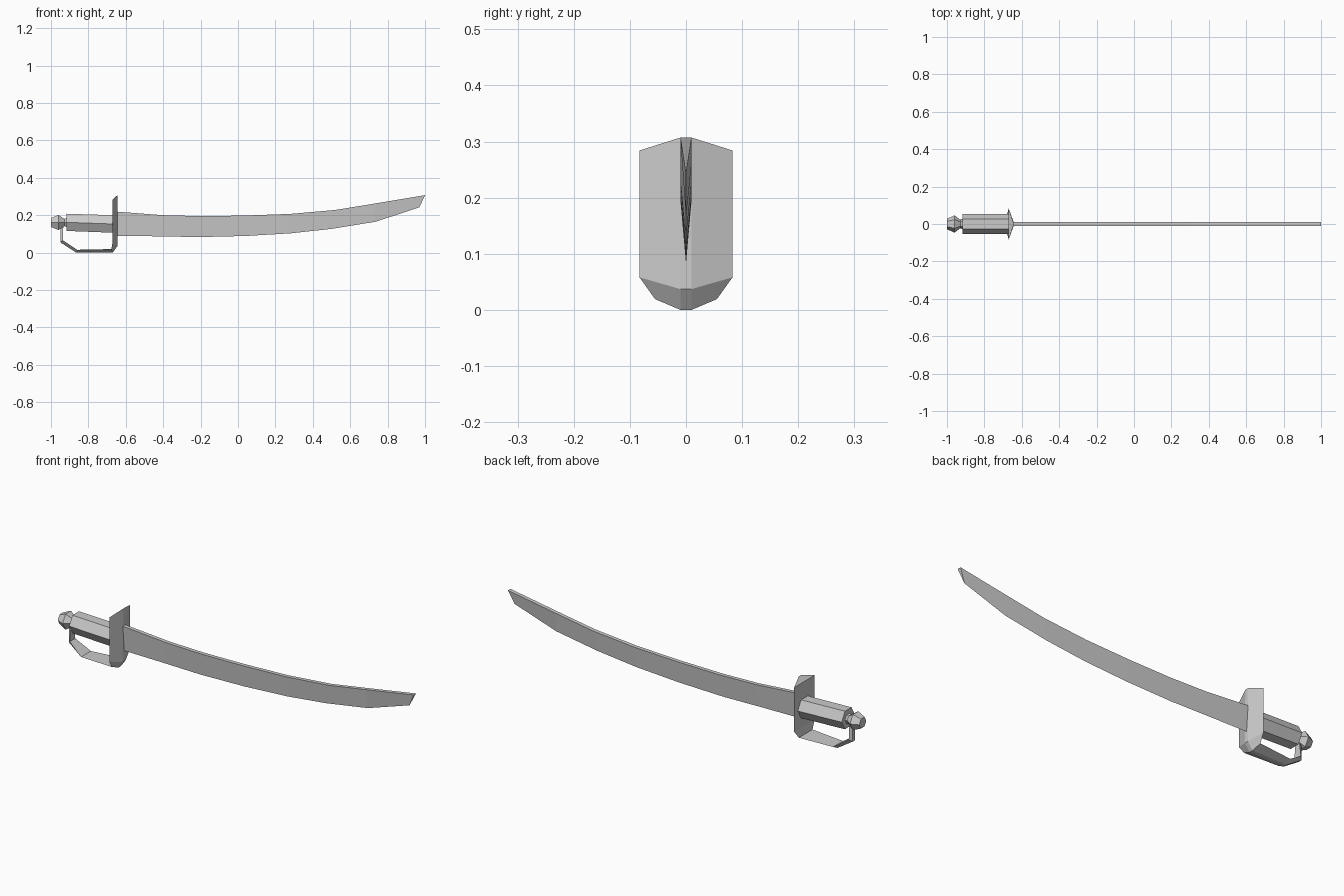
import bpy, bmesh, math

if "Cube" in bpy.data.objects:
    bpy.data.objects.remove(bpy.data.objects["Cube"])


def loft(name, rings):
    """Skin a list of equal-length vertex rings into a closed flat-shaded solid."""
    bm = bmesh.new()
    loops = [[bm.verts.new(p) for p in ring] for ring in rings]
    n = len(loops[0])
    for a, b in zip(loops, loops[1:]):
        for i in range(n):
            j = (i + 1) % n
            bm.faces.new((a[i], a[j], b[j], b[i]))
    bm.faces.new(loops[0])
    bm.faces.new(loops[-1])
    bmesh.ops.recalc_face_normals(bm, faces=bm.faces)
    mesh = bpy.data.meshes.new(name)
    bm.to_mesh(mesh)
    bm.free()
    obj = bpy.data.objects.new(name, mesh)
    bpy.context.collection.objects.link(obj)
    return obj


def hexagon(x, z, r):
    """Six-sided ring around the x axis, flat on top."""
    return [(x, r * math.cos(k * math.pi / 3), z + r * math.sin(k * math.pi / 3))
            for k in range(6)]


# Blade: flat spine tapering to a sharp lower edge (spine x, z, edge x, z)
blade = [(-0.66, 0.22, -0.66, 0.09), (-0.40, 0.20, -0.42, 0.087),
         (-0.20, 0.195, -0.21, 0.083), (0.03, 0.198, 0.04, 0.089),
         (0.28, 0.207, 0.28, 0.103), (0.52, 0.228, 0.50, 0.127),
         (0.73, 0.262, 0.735, 0.165), (1.0, 0.307, 0.97, 0.242)]
loft("blade", [[(sx, -0.01, sz), (sx, 0.01, sz), (ex, 0, ez)]
               for sx, sz, ex, ez in blade])

# Guard and knuckle bow: ridged strip (ridge x, z, rim x, z, rim half width)
guard = [(-0.645, 0.307, -0.67, 0.284, 0.083),
         (-0.643, 0.037, -0.67, 0.058, 0.083),
         (-0.670, 0.0, -0.677, 0.019, 0.055),
         (-0.865, 0.0, -0.86, 0.015, 0.04),
         (-0.950, 0.055, -0.936, 0.066, 0.022),
         (-0.950, 0.145, -0.934, 0.145, 0.014)]
loft("guard_and_knuckle_bow",
     [[(cx, -0.01, cz), (cx, 0.01, cz), (rx, w, rz), (rx, -w, rz)]
      for cx, cz, rx, rz, w in guard])

# Grip
loft("grip", [hexagon(-0.918, 0.162, 0.053), hexagon(-0.665, 0.153, 0.054)])

# Pommel
loft("pommel", [hexagon(x, 0.161, r) for x, r in
                ((-1.0, 0.028), (-0.96, 0.046), (-0.927, 0.022), (-0.912, 0.03))])
